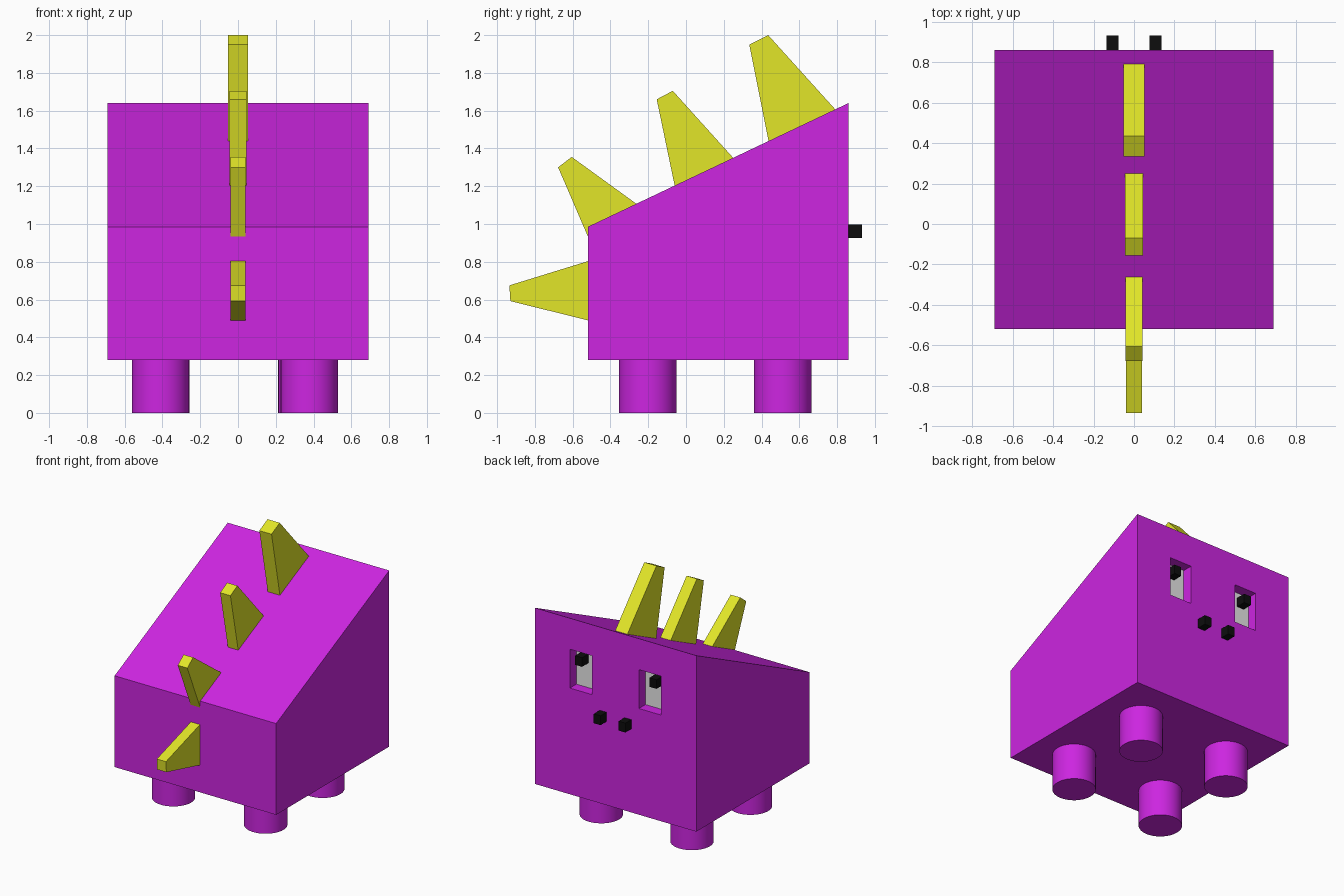
import bpy, bmesh

if "Cube" in bpy.data.objects:
    bpy.data.objects.remove(bpy.data.objects["Cube"])


def material(name, rgb):
    m = bpy.data.materials.new(name)
    m.diffuse_color = (*rgb, 1)
    m.use_nodes = True
    m.node_tree.nodes["Principled BSDF"].inputs["Base Color"].default_value = m.diffuse_color
    return m


PURPLE = material("purple", (0.61, 0.019, 0.75))
YELLOW = material("yellow", (0.76, 0.79, 0.021))
WHITE = material("white", (0.8, 0.8, 0.8))
BLACK = material("black", (0.004, 0.004, 0.004))


def prism(name, profile, x0, x1, mat):
    """Extrude a (y, z) profile from x0 to x1."""
    bm = bmesh.new()
    face = bm.faces.new([bm.verts.new((x0, y, z)) for y, z in profile])
    ext = bmesh.ops.extrude_face_region(bm, geom=[face])["geom"]
    verts = [g for g in ext if isinstance(g, bmesh.types.BMVert)]
    bmesh.ops.translate(bm, verts=verts, vec=(x1 - x0, 0, 0))
    bmesh.ops.recalc_face_normals(bm, faces=bm.faces)
    me = bpy.data.meshes.new(name)
    bm.to_mesh(me)
    bm.free()
    me.materials.append(mat)
    ob = bpy.data.objects.new(name, me)
    bpy.context.collection.objects.link(ob)
    return ob


def box(name, x, y, z, mat):
    profile = [(y[0], z[0]), (y[1], z[0]), (y[1], z[1]), (y[0], z[1])]
    return prism(name, profile, x[0], x[1], mat)


# wedge-shaped body
BACK, FACE, SOCKET = -0.52, 0.86, 0.78
body = prism("body", [(BACK, 0.28), (FACE, 0.28), (FACE, 1.64), (BACK, 0.985)],
             -0.69, 0.69, PURPLE)

# recessed eye sockets
for s in (-1, 1):
    cutter = box("socket_cutter", sorted((s * 0.20, s * 0.39)), (SOCKET, 1.0),
                 (1.10, 1.40), PURPLE)
    cutter.hide_render = True
    mod = body.modifiers.new("socket", 'BOOLEAN')
    mod.operation, mod.solver, mod.object = 'DIFFERENCE', 'EXACT', cutter
    bpy.context.view_layer.objects.active = body
    bpy.ops.object.modifier_apply(modifier=mod.name)
    bpy.data.objects.remove(cutter)

# white backs of the sockets
while len(body.data.materials) > 1:
    body.data.materials.pop()
body.data.materials.append(WHITE)
for p in body.data.polygons:
    p.material_index = int(p.normal.y > 0.9 and abs(p.center.y - SOCKET) < 0.01)

# pupils and nostrils
for s, side in ((-1, "left"), (1, "right")):
    box(side + "_pupil", sorted((s * 0.288, s * 0.348)), (SOCKET - 0.005, 0.857),
        (1.29, 1.36), BLACK)
    box(side + "_nostril", sorted((s * 0.077, s * 0.135)), (FACE - 0.01, 0.933),
        (0.925, 0.997), BLACK)

# legs
for name, x, y in (("front_left_leg", -0.41, -0.202), ("front_right_leg", 0.378, -0.202),
                   ("back_left_leg", -0.41, 0.512), ("back_right_leg", 0.365, 0.512)):
    bpy.ops.mesh.primitive_cylinder_add(vertices=48, radius=0.152, depth=0.29,
                                        location=(x, y, 0.145))
    leg = bpy.context.object
    leg.name = name
    leg.data.materials.append(PURPLE)
    bpy.ops.object.shade_smooth_by_angle()


# back spikes and tail: tip pair, then base pair sunk slightly into the body
def spike(name, tip_a, tip_b, base_b, base_a, half):
    def sink(tip, base):
        return tuple(b + 0.04 * (b - t) for t, b in zip(tip, base))
    prism(name, [tip_a, tip_b, sink(tip_b, base_b), sink(tip_a, base_a)],
          -half, half, YELLOW)


spike("large_spike", (0.335, 1.95), (0.435, 2.0), (0.79, 1.607), (0.437, 1.44), 0.052)
spike("middle_spike", (-0.155, 1.66), (-0.07, 1.705), (0.25, 1.35), (-0.06, 1.203), 0.044)
spike("small_spike", (-0.677, 1.30), (-0.605, 1.355), (-0.26, 1.105), (-0.52, 0.935), 0.041)
spike("tail", (-0.935, 0.675), (-0.93, 0.592), (-0.52, 0.49), (-0.52, 0.803), 0.039)
